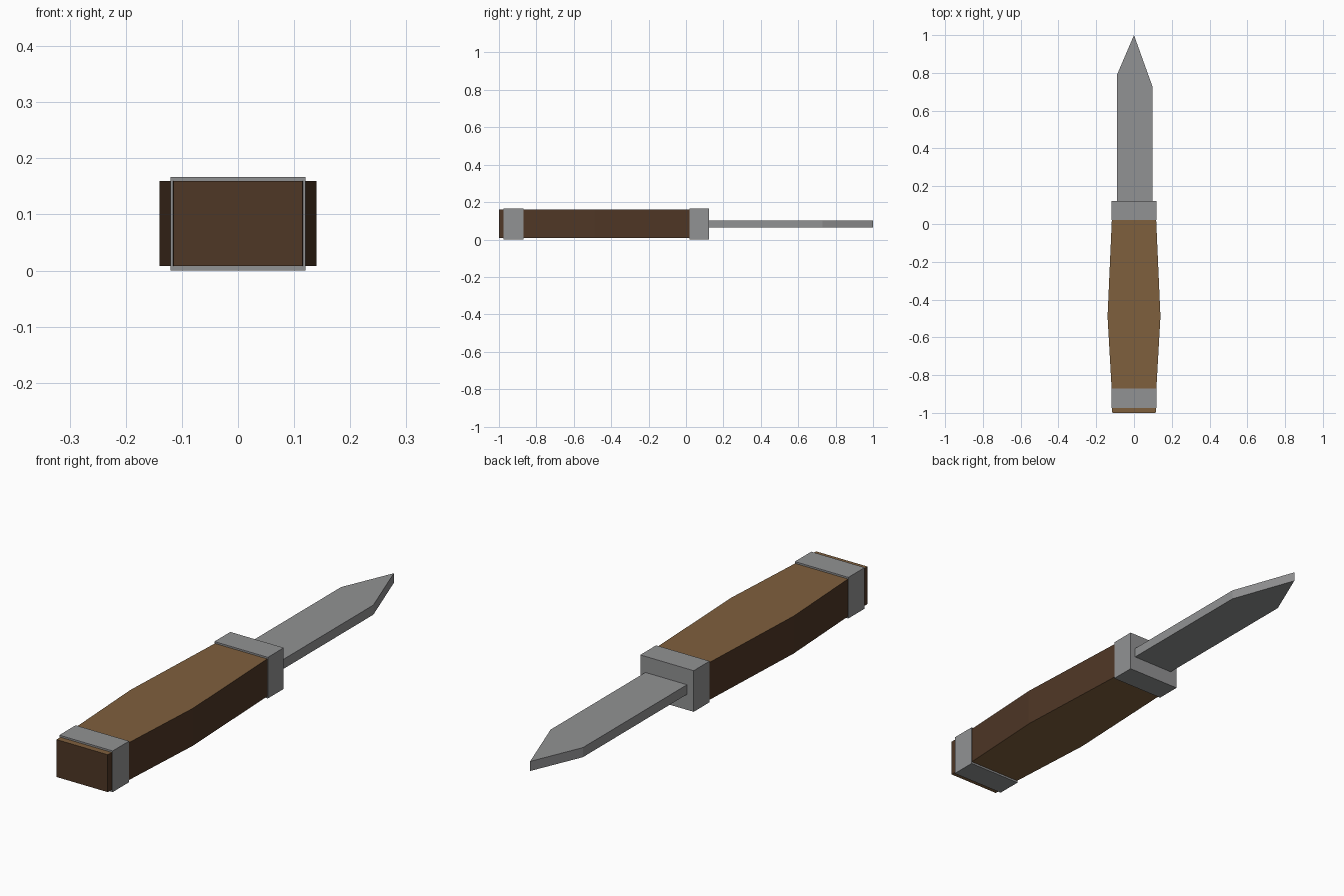
import bpy, bmesh

if "Cube" in bpy.data.objects:
    bpy.data.objects.remove(bpy.data.objects["Cube"])


def material(name, rgb):
    m = bpy.data.materials.new(name)
    m.diffuse_color = (*rgb, 1.0)
    m.use_nodes = True
    m.node_tree.nodes["Principled BSDF"].inputs["Base Color"].default_value = m.diffuse_color
    return m


steel = material("grey_steel", (0.285, 0.288, 0.292))
wood = material("brown_wood", (0.212, 0.115, 0.047))
dark_wood = material("dark_brown_wood", (0.078, 0.038, 0.019))


def slab(name, outline, z0, z1, mats):
    """Extrude a top-view outline; side faces use the last material."""
    bm = bmesh.new()
    base = bm.faces.new([bm.verts.new((x, y, z0)) for x, y in outline])
    ext = bmesh.ops.extrude_face_region(bm, geom=[base], use_keep_orig=True)
    top = [v for v in ext["geom"] if isinstance(v, bmesh.types.BMVert)]
    bmesh.ops.translate(bm, verts=top, vec=(0, 0, z1 - z0))
    bmesh.ops.recalc_face_normals(bm, faces=bm.faces)
    for f in bm.faces:
        f.material_index = 0 if abs(f.normal.z) > 0.5 else len(mats) - 1
    mesh = bpy.data.meshes.new(name)
    bm.to_mesh(mesh)
    bm.free()
    for m in mats:
        mesh.materials.append(m)
    obj = bpy.data.objects.new(name, mesh)
    bpy.context.collection.objects.link(obj)
    return obj


def mirrored(half):
    return half + [(-x, y) for x, y in reversed(half)]


# Swelling wooden grip: light broad faces, dark sides and ends
grip = [(0.115, -1.0), (0.1185, -0.87), (0.14, -0.49), (0.117, 0.03)]
slab("handle", mirrored(grip), 0.008, 0.160, [wood, dark_wood])

# Steel collars at both ends of the grip
for name, y0, y1 in (("pommel_band", -0.975, -0.87), ("guard", 0.02, 0.122)):
    slab(name, mirrored([(0.12, y0), (0.12, y1)]), 0.0, 0.167, [steel])

# Flat blade with an uneven pointed tip
slab("blade", [(-0.09, 0.06), (0.097, 0.06), (0.097, 0.73), (0.0, 1.0), (-0.09, 0.79)],
     0.063, 0.102, [steel])
